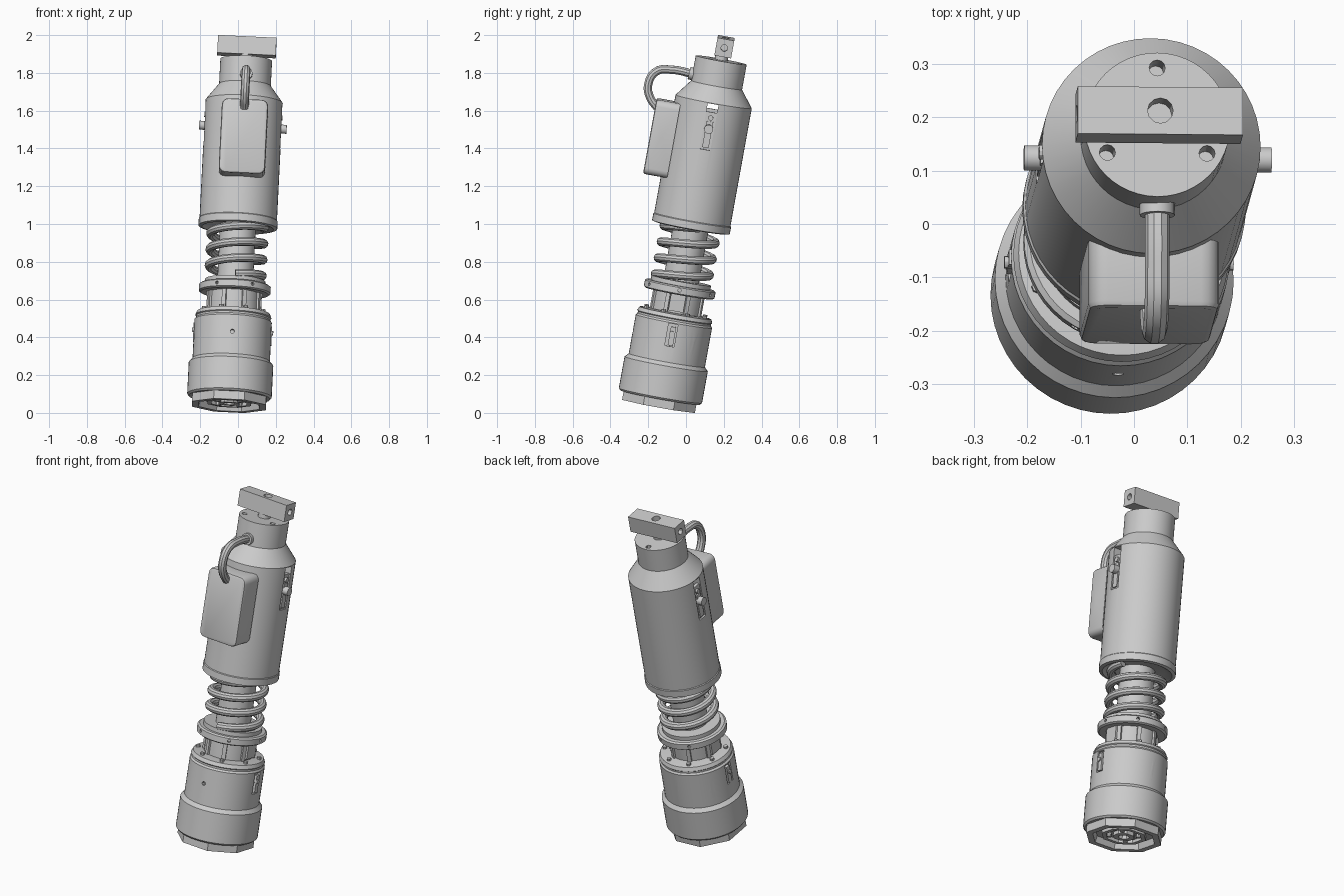
import bpy, bmesh, math
from mathutils import Matrix, Vector

if "Cube" in bpy.data.objects:
    bpy.data.objects.remove(bpy.data.objects["Cube"], do_unlink=True)

grey = bpy.data.materials.new("plain grey")
grey.use_nodes = True
colour = (0.6, 0.6, 0.6, 1)
grey.diffuse_color = colour
grey.node_tree.nodes["Principled BSDF"].inputs["Base Color"].default_value = colour

parts = []


def finish(name, bm):
    """Turn a bmesh, drawn along an upright axis, into a named part."""
    bmesh.ops.recalc_face_normals(bm, faces=bm.faces)
    mesh = bpy.data.meshes.new(name)
    bm.to_mesh(mesh)
    bm.free()
    mesh.materials.append(grey)
    obj = bpy.data.objects.new(name, mesh)
    bpy.context.collection.objects.link(obj)
    parts.append(obj)
    return obj


def lathe(name, profile, sides=48, turn=0.0):
    """Spin a (radius, height) profile whose ends are capped on the axis."""
    bm = bmesh.new()
    rings = []
    for r, h in profile:
        rings.append([bm.verts.new((r * math.cos(a), r * math.sin(a), h))
                      for a in (turn + math.tau * i / sides for i in range(sides))])
    for a, b in zip(rings, rings[1:]):
        for i in range(sides):
            j = (i + 1) % sides
            bm.faces.new((a[i], a[j], b[j], b[i]))
    bm.faces.new(rings[0])
    bm.faces.new(rings[-1])
    return finish(name, bm)


def box(name, centre, size, bevel=0.0, turn=0.0):
    bm = bmesh.new()
    bmesh.ops.create_cube(bm, size=1)
    bmesh.ops.scale(bm, vec=size, verts=bm.verts)
    if bevel:
        edges = [e for e in bm.edges if abs(e.verts[0].co.y - e.verts[1].co.y) > size[1] / 2]
        bmesh.ops.bevel(bm, geom=edges, offset=bevel, segments=4, profile=0.5, affect='EDGES')
    bmesh.ops.translate(bm, vec=centre, verts=bm.verts)
    bmesh.ops.rotate(bm, cent=(0, 0, 0), matrix=Matrix.Rotation(turn, 3, 'Z'), verts=bm.verts)
    return finish(name, bm)


def rod(name, start, end, radius, sides=16):
    a, b = Vector(start), Vector(end)
    bm = bmesh.new()
    bmesh.ops.create_cone(bm, cap_ends=True, segments=sides, radius1=radius,
                          radius2=radius, depth=(b - a).length)
    spin = (b - a).to_track_quat('Z', 'Y').to_matrix().to_4x4()
    bm.transform(Matrix.Translation((a + b) / 2) @ spin)
    return finish(name, bm)


def tube(name, points, radius, smooth=False):
    """Sweep a round wire along points; smooth uses a spline through them."""
    curve = bpy.data.curves.new(name, 'CURVE')
    curve.dimensions = '3D'
    curve.bevel_depth, curve.bevel_resolution, curve.use_fill_caps = radius, 3, True
    if smooth:
        spline = curve.splines.new('BEZIER')
        spline.bezier_points.add(len(points) - 1)
        for knot, p in zip(spline.bezier_points, points):
            knot.co = p
            knot.handle_left_type = knot.handle_right_type = 'AUTO'
        spline.resolution_u = 6
    else:
        spline = curve.splines.new('POLY')
        spline.points.add(len(points) - 1)
        for knot, p in zip(spline.points, points):
            knot.co = (*p, 1)
    temp = bpy.data.objects.new(name + " path", curve)
    bpy.context.collection.objects.link(temp)
    bpy.context.view_layer.update()
    bm = bmesh.new()
    bm.from_mesh(temp.to_mesh())
    temp.to_mesh_clear()
    bpy.data.objects.remove(temp, do_unlink=True)
    return finish(name, bm)


def cut(target, *cutters):
    """Subtract the cutters from a part and discard them."""
    for cutter in cutters:
        mod = target.modifiers.new("cut", 'BOOLEAN')
        mod.operation, mod.solver, mod.object = 'DIFFERENCE', 'EXACT', cutter
        bpy.context.view_layer.objects.active = target
        bpy.ops.object.modifier_apply(modifier=mod.name)
        parts.remove(cutter)
        bpy.data.objects.remove(cutter, do_unlink=True)


def around(angle, radius, height):
    return Vector((radius * math.cos(angle), radius * math.sin(angle), height))


# Base: eight-sided foot with a stepped recess
foot = lathe("foot", [(0.03, 0.045), (0.03, 0.01), (0.06, 0.01), (0.06, 0.03), (0.1, 0.03),
                      (0.1, 0.012), (0.125, 0.012), (0.125, 0.035), (0.165, 0.035),
                      (0.175, 0), (0.212, 0), (0.212, 0.06)], 8, math.pi / 8)
for i in range(4):
    a = math.pi / 4 + i * math.pi / 2
    rod("foot_screw", around(a, 0.08, 0.01), around(a, 0.08, 0.04), 0.013, 8)

# Lower housing with wide collar and stepped rim
lower = lathe("lower_housing", [(0.215, 0.045), (0.224, 0.055), (0.224, 0.225), (0.205, 0.245),
                                (0.205, 0.455), (0.197, 0.465), (0.197, 0.475), (0.202, 0.48),
                                (0.193, 0.5), (0.15, 0.505)])
holes = []
for deg in (35, 90, 145, 270):
    a = math.radians(deg)
    holes.append(rod("hole", around(a, 0.18, 0.365), around(a, 0.25, 0.365), 0.011, 12))
for side in (-1, 1):
    holes.append(box("slot", (side * 0.21, 0.0, 0.39), (0.04, 0.05, 0.12)))
cut(lower, *holes)
for side in (-1, 1):
    box("lower_latch", (side * 0.198, 0.004, 0.385), (0.02, 0.028, 0.1))
    rod("lower_latch_pin", (side * 0.19, 0, 0.4), (side * 0.215, 0, 0.4), 0.012, 12)

# Neck between housing and spring, with ribs, side plates and screws
lathe("lower_neck", [(0.135, 0.49), (0.135, 0.625)], 32)
for i in range(8):
    a = math.tau * (i + 0.5) / 8
    box("neck_rib", (0.135, 0, 0.555), (0.02, 0.022, 0.11), turn=a)
    rod("rim_screw", around(a, 0.17, 0.49), around(a, 0.17, 0.515), 0.012, 8)
for side in (-1, 1):
    box("neck_plate", (side * 0.137, 0, 0.56), (0.016, 0.08, 0.09))

# Spring seat and coil
seat = lathe("spring_seat", [(0.18, 0.605), (0.19, 0.612), (0.19, 0.645), (0.18, 0.652), (0.16, 0.652),
                             (0.16, 0.675), (0.1, 0.675)])
cut(seat, *[rod("hole", around(math.tau * i / 6, 0.17, 0.63), around(math.tau * i / 6, 0.2, 0.63), 0.009, 8)
            for i in range(6)])
lathe("inner_rod", [(0.095, 0.6), (0.095, 1.0)], 32)
turns, steps = 3.3, 110
tube("spring", [around(-math.pi / 2 + math.tau * turns * i / steps, 0.143, 0.685 + 0.285 * i / steps)
                for i in range(steps + 1)], 0.023)

# Upper housing with sloped shoulder and a slot right through it
upper = lathe("upper_housing", [(0.15, 0.975), (0.19, 0.957), (0.209, 0.962), (0.209, 1.0), (0.205, 1.004),
                                (0.205, 1.638), (0.137, 1.727), (0.137, 1.862)])
through = [box("slot", (0, 0, 1.512), (0.6, 0.058, 0.245))]
for i in range(3):
    a = math.pi / 2 + math.tau * i / 3
    through.append(rod("hole", around(a, 0.108, 1.8), around(a, 0.108, 1.9), 0.015, 12))
cut(upper, *through)
for side in (-1, 1):
    box("slot_plate", (side * 0.185, 0, 1.49), (0.02, 0.058, 0.2))
    box("slot_rail", (side * 0.197, 0, 1.47), (0.012, 0.035, 0.14))
    rod("side_knob", (side * 0.18, 0, 1.5), (side * 0.232, 0, 1.5), 0.024)
    rod("slot_screw", (side * 0.18, 0, 1.56), (side * 0.207, 0, 1.56), 0.014, 12)

# Rounded control box with a bevelled front edge
case = box("control_box", (0.008, -0.235, 1.4), (0.245, 0.13, 0.4), 0.035)
bm = bmesh.new()
bm.from_mesh(case.data)
front = min(bm.faces, key=lambda f: f.calc_center_median().y)
bmesh.ops.bevel(bm, geom=list(front.edges), offset=0.012, segments=2, profile=0.5, affect='EDGES')
bm.to_mesh(case.data)
bm.free()
cut(case, *[rod("hole", (x, -0.235, 1.4), (x + 0.05, -0.235, 1.4), 0.01, 12) for x in (-0.14, 0.11)])

# Looping hose from the neck to the control box
tube("hose", [(0.005, u, s) for u, s in [(-0.29, 1.555), (-0.335, 1.6), (-0.357, 1.665), (-0.327, 1.742),
                                       (-0.25, 1.765), (-0.12, 1.762)]], 0.023, True)
rod("hose_fitting", (0.005, -0.12, 1.762), (0.005, -0.155, 1.764), 0.033)

# Top stem and drilled crossbar
lathe("stem", [(0.035, 1.84), (0.035, 1.91)], 16)
bar = box("crossbar", (0.0, 0.005, 1.935), (0.31, 0.09, 0.095))
cut(bar, rod("hole", (0, 0.005, 1.93), (0, 0.005, 2.1), 0.024, 12),
    *[rod("hole", (x - 0.04, 0.005, 1.935), (x + 0.04, 0.005, 1.935), 0.018, 12) for x in (-0.155, 0.155)])

# Lean the whole assembly along its axis
up = Vector((0.05, 0.181, 1)).normalized()
across = (Vector((1, 0, 0)) - up * up.x).normalized()
lean = Matrix((across, up.cross(across), up)).transposed().to_4x4()
place = Matrix.Translation((-0.048, -0.145, 0.038)) @ lean

for obj in parts:
    obj.data.transform(place)
    bpy.ops.object.select_all(action='DESELECT')
    obj.select_set(True)
    bpy.context.view_layer.objects.active = obj
    bpy.ops.object.shade_smooth_by_angle(angle=math.radians(30))
